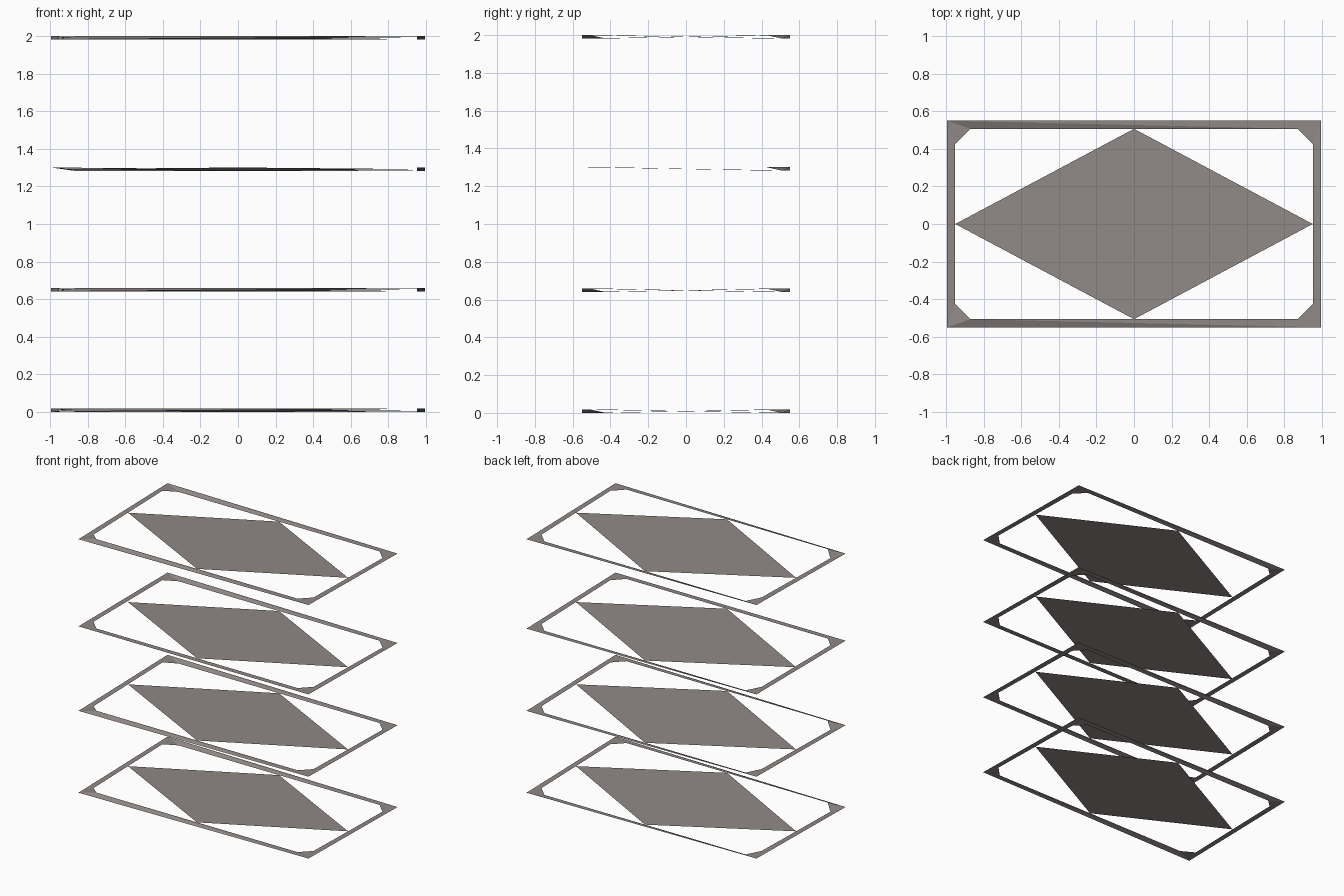
import bpy

if "Cube" in bpy.data.objects:
    bpy.data.objects.remove(bpy.data.objects["Cube"])

# One warm grey for every sheet
grey = bpy.data.materials.new("warm grey")
grey.diffuse_color = (0.28, 0.25, 0.24, 1)
grey.use_nodes = True
grey.node_tree.nodes["Principled BSDF"].inputs["Base Color"].default_value = grey.diffuse_color

X, Y = 0.995, 0.55        # outer rectangle
IX, IY = 0.952, 0.507     # inner opening
CX, CY = 0.87, 0.425      # where the corner chamfers start
T = 0.018                 # height of the slight warp in each level


def sheet(name, verts, faces):
    mesh = bpy.data.meshes.new(name)
    mesh.from_pydata(verts, [], faces)
    mesh.materials.append(grey)
    mesh.update()
    obj = bpy.data.objects.new(name, mesh)
    bpy.context.collection.objects.link(obj)
    return obj


def level(index, z, left_front):
    # Slightly warped border: per corner the outer point, side point, end point
    corners = [(-1, -1, left_front, T), (1, -1, T, T), (1, 1, 0, 0), (-1, 1, T, 0)]
    verts = []
    for sx, sy, side_z, long_z in corners:
        verts += [(sx * X, sy * Y, z + side_z),
                  (sx * IX, sy * CY, z + side_z),
                  (sx * CX, sy * IY, z + long_z)]
    faces = [(0, 2, 1), (3, 4, 5), (6, 8, 7), (9, 10, 11),   # corner gussets
             (0, 3, 2), (3, 5, 2),                           # front strip
             (6, 9, 8), (9, 11, 8),                          # back strip
             (3, 6, 7), (3, 7, 4),                           # right strip
             (9, 0, 1), (9, 1, 10)]                          # left strip
    sheet(f"border_{index}", verts, faces)

    # Diamond panel spanning the opening
    sheet(f"diamond_panel_{index}",
          [(0, -IY, z + T), (IX, 0, z + T / 2), (0, IY, z), (-IX, 0, z + T / 2)],
          [(0, 1, 2, 3)])


# Four stacked levels; the third has its left front corner raised
for i, (z, lf) in enumerate([(0.0, 0), (0.64, 0), (1.283, T), (1.982, 0)], 1):
    level(i, z, lf)
